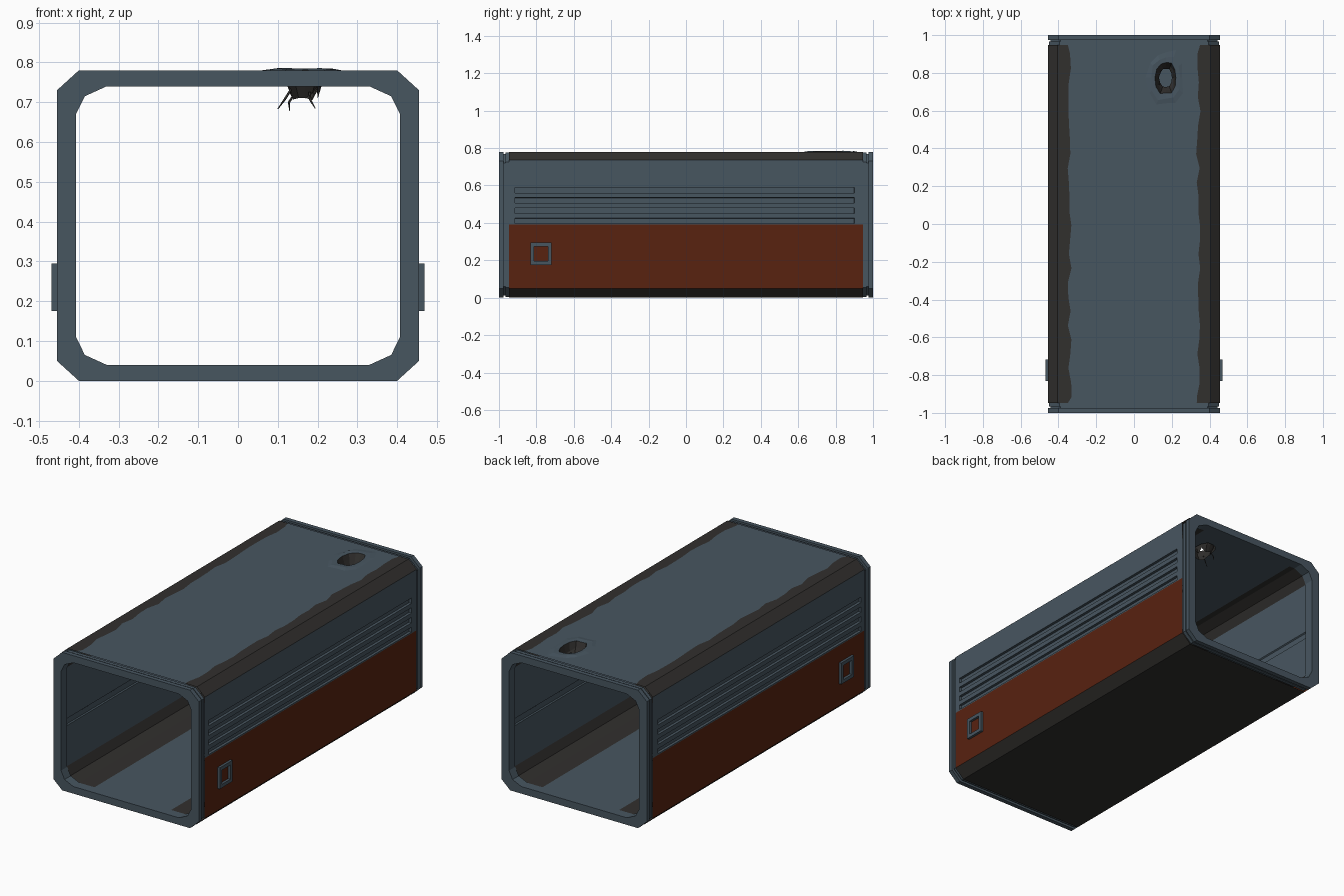
import bpy, bmesh, math, random
from mathutils import Vector

if "Cube" in bpy.data.objects:
    bpy.data.objects.remove(bpy.data.objects["Cube"])

random.seed(4)

def mat(name, rgb):
    m = bpy.data.materials.new(name)
    m.diffuse_color = (*rgb, 1)
    m.use_nodes = True
    m.node_tree.nodes["Principled BSDF"].inputs["Base Color"].default_value = m.diffuse_color
    return m

slate = mat("slate_blue", (0.064, 0.093, 0.118))
charcoal = mat("charcoal", (0.031, 0.029, 0.027))
rust = mat("rust_orange", (0.098, 0.016, 0.005))

def finish(bm, name, mats):
    bmesh.ops.recalc_face_normals(bm, faces=bm.faces)
    me = bpy.data.meshes.new(name)
    bm.to_mesh(me)
    bm.free()
    for m in mats:
        me.materials.append(m)
    ob = bpy.data.objects.new(name, me)
    bpy.context.collection.objects.link(ob)
    return ob

def full(half):
    """Mirror a right half profile (bottom to top) into a closed loop."""
    return half + [(-x, z) for x, z in reversed(half)]

def loft(bm, loops, closed=False):
    faces = []
    pairs = list(zip(loops, loops[1:])) + ([(loops[-1], loops[0])] if closed else [])
    for a, b in pairs:
        n = len(a)
        for i in range(n):
            faces.append(bm.faces.new((a[i], a[(i + 1) % n], b[(i + 1) % n], b[i])))
    return faces

def verts(bm, pts):
    return [bm.verts.new(p) for p in pts]

# Outline of the torn hole in the roof
HX, HY, N = 0.17, 0.775, 12
rim = []
for i in range(N):
    a = 2 * math.pi * i / N
    c, s = math.cos(a), math.sin(a)
    k = random.uniform(0.9, 1.12) / max(abs(c), abs(s)) ** 0.5
    rim.append(Vector((HX + 0.054 * k * c, HY + 0.085 * k * s, 0)))

def rim_at(z):
    return [p + Vector((0, 0, z)) for p in rim]

def ring(scale, z0, z1):
    mid = Vector((HX, HY, 0))
    return [mid + (p - mid) * scale * random.uniform(0.93, 1.07)
            + Vector((0, 0, random.uniform(z0, z1))) for p in rim]

# Hollow passage shell: outer and inner skin
slots = [(0.397, 0.425), (0.45, 0.48), (0.505, 0.535), (0.56, 0.59)]
outer = [(0.40, 0.0), (0.455, 0.05), (0.455, 0.39)]
outer += [(0.455, z) for s in slots for z in s]
outer += [(0.455, 0.735), (0.405, 0.78), (0.34, 0.78)]
inner = [(0.24, 0.037), (0.335, 0.037), (0.39, 0.062), (0.412, 0.11), (0.412, 0.34),
         (0.418, 0.345), (0.418, 0.375), (0.412, 0.38), (0.412, 0.67),
         (0.39, 0.718), (0.335, 0.743), (0.30, 0.743)]
END = 0.947
stations = [-END, -0.915] + [-0.915 + 1.815 * i / 24 for i in range(1, 25)] + [END]

def outer_loop(y):
    pts = []
    for x, z in full(outer):
        if abs(x) == 0.34:                      # ragged edge of the dark corner strip
            x += random.uniform(-0.012, 0.012)
        pts.append((x, y, z))
    return pts

bm = bmesh.new()
out_faces = loft(bm, [verts(bm, outer_loop(y)) for y in stations])
in_faces = loft(bm, [verts(bm, [(x, y, z) for x, z in full(inner)]) for y in (-END, 0.6, 0.92, END)])
for f in out_faces:
    c = f.calc_center_median()
    if abs(c.x) > 0.45:
        f.material_index = 2 if c.z < 0.39 else 0
    elif c.z > 0.779 and abs(c.x) < 0.1:
        f.material_index = 0
    else:
        f.material_index = 1
for f in in_faces:
    c = f.calc_center_median()
    corner = abs(c.x) > 0.2 and (c.z < 0.105 or c.z > 0.675)
    f.material_index = 1 if corner else 0
bmesh.ops.recalc_face_normals(bm, faces=out_faces)

# Long recessed vent slots on both sides
for side in (-1, 1):
    for lo, hi in slots:
        row = []
        for f in bm.faces:
            c = f.calc_center_median()
            if side * c.x > 0.454 and lo < c.z < hi and -0.915 < c.y < 0.90:
                row.append(f)
        sign = 1 if row[0].normal.x * side > 0 else -1
        bmesh.ops.inset_region(bm, faces=row, thickness=0.001, depth=-0.014 * sign, use_even_offset=True)

# Open the roof and refill both skins around the hole
gone = []
for f in bm.faces:
    c = f.calc_center_median()
    if abs(c.x) < 0.1 and c.z > 0.74 and 0.62 < c.y < 0.9:
        gone.append(f)
bmesh.ops.delete(bm, geom=gone, context="FACES")
borders = [e for e in bm.edges if e.is_boundary
           and all(abs(v.co.y) < 0.94 and v.co.z > 0.74 for v in e.verts)]
rims = []
for z in (0.78, 0.743):
    loop = verts(bm, rim_at(z))
    edges = [bm.edges.new((loop[i], loop[(i + 1) % N])) for i in range(N)]
    edges += [e for e in borders if abs(e.verts[0].co.z - z) < 0.005]
    got = bmesh.ops.triangle_fill(bm, use_beauty=True, edges=edges, normal=(0, 0, 1))
    for f in got["geom"]:
        if isinstance(f, bmesh.types.BMFace):
            f.material_index = 0
    rims.append(loop)
for f in loft(bm, rims):
    f.material_index = 1
finish(bm, "passage_shell", [slate, charcoal, rust])

# Torn metal bent down into the passage
bm = bmesh.new()
loft(bm, [verts(bm, rim_at(0.783)),
          verts(bm, ring(0.82, 0.735, 0.755)),
          verts(bm, ring(0.6, 0.705, 0.738))])
finish(bm, "torn_edge", [charcoal])

# Buckled roof skin around the hole
bm = bmesh.new()
loft(bm, [verts(bm, ring(1.75, 0.7802, 0.7804)),
          verts(bm, ring(1.35, 0.7815, 0.786)),
          verts(bm, rim_at(0.783))])
finish(bm, "buckled_skin", [slate])

# Loose strands hanging from the hole
def strand(i, pts):
    cu = bpy.data.curves.new("strand", "CURVE")
    cu.dimensions = "3D"
    cu.bevel_depth = 0.003
    cu.bevel_resolution = 0
    sp = cu.splines.new("POLY")
    sp.points.add(len(pts) - 1)
    for q, p in zip(sp.points, pts):
        q.co = (*p, 1)
    sp.points[-1].radius = 0.4
    cu.materials.append(charcoal)
    ob = bpy.data.objects.new(f"hanging_strand_{i}", cu)
    bpy.context.collection.objects.link(ob)

strand(1, [(0.135, 0.74, 0.735), (0.118, 0.735, 0.708), (0.10, 0.73, 0.683)])
strand(2, [(0.145, 0.81, 0.725), (0.128, 0.815, 0.70), (0.13, 0.82, 0.678)])
strand(3, [(0.18, 0.72, 0.725), (0.182, 0.71, 0.705), (0.194, 0.705, 0.685)])

# End frames: chamfered rings with a seal groove round the outside
O = full([(0.40, 0), (0.4275, 0.025), (0.455, 0.05), (0.455, 0.73), (0.4275, 0.755), (0.40, 0.78)])
I = full([(0.33, 0.04), (0.385, 0.065), (0.407, 0.11), (0.407, 0.67), (0.385, 0.715), (0.33, 0.74)])
section = [(1.0, O, 0), (0.975, O, 0), (0.975, O, 0.012), (0.965, O, 0.012),
           (0.965, O, 0.005), (0.945, O, 0.005), (0.945, I, 0), (1.0, I, 0)]
for name, side in (("front_frame", -1), ("back_frame", 1)):
    bm = bmesh.new()
    loops = []
    for y, prof, d in section:
        loops.append(verts(bm, [(x * (1 - d / 0.455), side * y, 0.39 + (z - 0.39) * (1 - d / 0.39))
                                for x, z in prof]))
    loft(bm, loops, closed=True)
    finish(bm, name, [slate])

# Plain raised latch frame on each side panel
def box(bm, x0, x1, y0, y1, z0, z1):
    vs = bmesh.ops.create_cube(bm, size=1)["verts"]
    for v in vs:
        v.co = ((x0 + x1) / 2 + v.co.x * (x1 - x0), (y0 + y1) / 2 + v.co.y * (y1 - y0),
                (z0 + z1) / 2 + v.co.z * (z1 - z0))

for name, s in (("right_latch_frame", 1), ("left_latch_frame", -1)):
    bm = bmesh.new()
    xa, xb = sorted((s * 0.45, s * 0.469))
    for y0, y1, z0, z1 in ((-0.832, -0.812, 0.175, 0.295), (-0.738, -0.718, 0.175, 0.295),
                           (-0.812, -0.738, 0.275, 0.295), (-0.812, -0.738, 0.175, 0.195)):
        box(bm, xa, xb, y0, y1, z0, z1)
    finish(bm, name, [slate])
